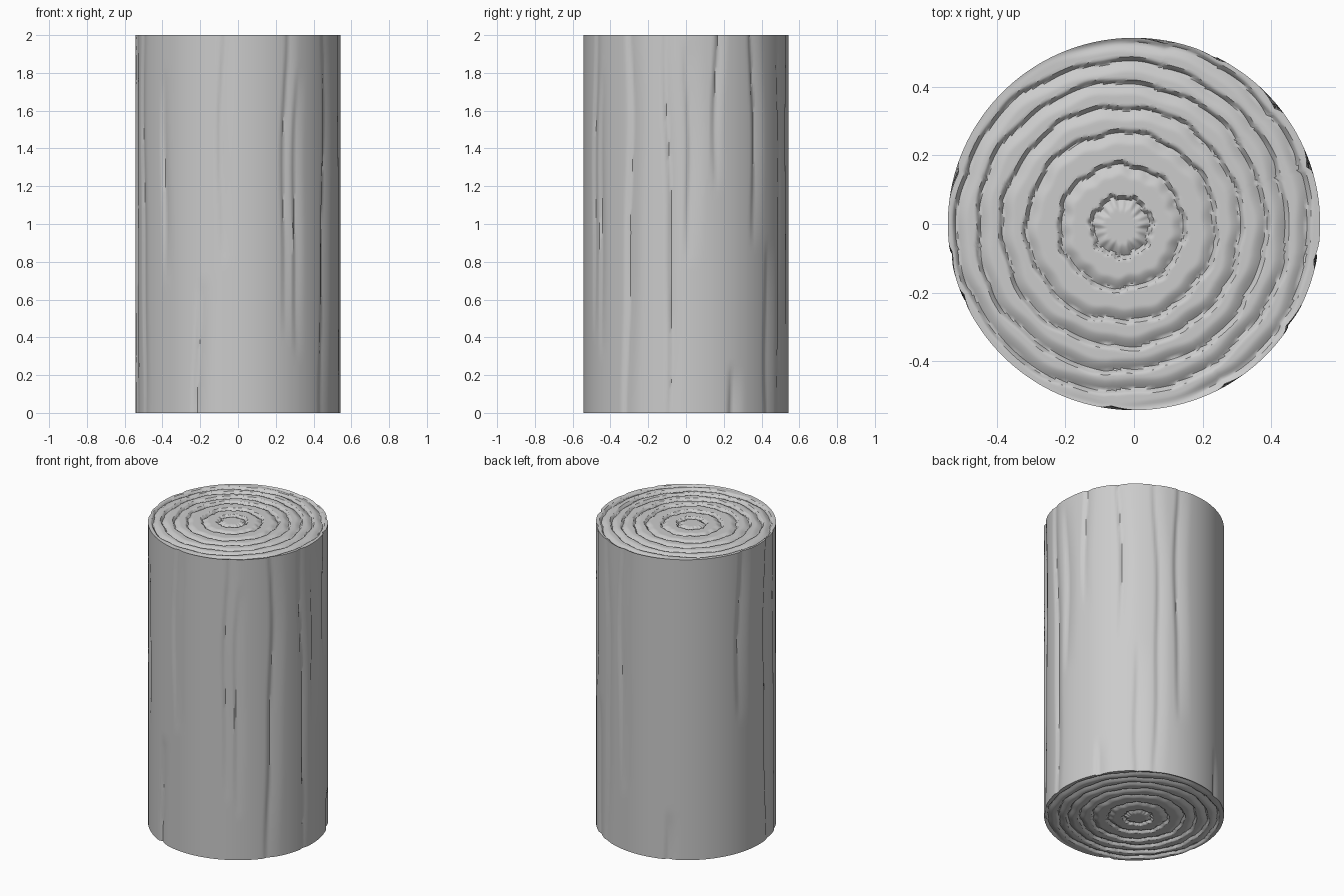
import bpy, bmesh, math, random
from mathutils import Vector

if "Cube" in bpy.data.objects:
    bpy.data.objects.remove(bpy.data.objects["Cube"])

random.seed(4)
RADIUS, HEIGHT = 0.543, 2.0
SEGS, ROWS = 256, 48
PITH = Vector((-0.037, -0.008))
RINGS = (0.083, 0.178, 0.273, 0.347, 0.418, 0.48, 0.545)

# Bark cracks: angle in degrees, lower end, upper end
CRACKS = [(-62, 0.4, 2.3), (-55, 0.3, 1.8), (-34, -0.3, 2.3), (-135, 0.7, 1.8),
          (-157, -0.2, 2.3), (-112, -0.3, 0.7), (-98, 0.8, 2.3), (40, 0.9, 2.3),
          (53, -0.3, 0.9), (24, -0.3, 0.25), (64, -0.2, 2.3), (80, 0.4, 2.3),
          (0, 0.8, 1.95), (162, 0.9, 2.3), (111, -0.3, 0.3), (-10, -0.3, 2.3),
          (18, 1.2, 2.3), (-172, -0.3, 2.3)]
cracks = [(math.radians(a), lo, hi, random.uniform(0.1, 0.17),
           random.uniform(0.011, 0.018), random.uniform(0, 6)) for a, lo, hi in CRACKS]


def bark_radius(angle, z):
    """Cylinder radius cut by wandering cracks, steep on one side."""
    cut = 0
    for centre, lo, hi, width, depth, phase in cracks:
        if lo < z < hi:
            bend = 0.03 * math.sin(2.2 * z + phase) + 0.01 * math.sin(6 * z + phase)
            off = (angle - centre - bend + math.pi) % math.tau - math.pi
            reach = width if off > 0 else width * 0.3
            taper = math.sin(math.pi * (z - lo) / (hi - lo)) ** 0.6
            cut = max(cut, depth * taper * max(0, 1 - abs(off) / reach) ** 1.5)
    return RADIUS - cut


def ring_depth(point, angle):
    """Growth ring groove with a slightly ragged path."""
    dist = (point - PITH).length
    depth = 0
    for i, ring in enumerate(RINGS):
        ragged = 0.004 * math.sin(7 * angle + 2 * i) + 0.003 * math.sin(17 * angle + 5 * i)
        off = dist - ring - ragged
        reach = 0.012 if off > 0 else 0.034
        depth = max(depth, 0.018 * max(0, 1 - abs(off) / reach) ** 1.5)
    return depth


def stitch(bm, lower, upper):
    for i in range(SEGS):
        j = (i + 1) % SEGS
        bm.faces.new((lower[i], lower[j], upper[j], upper[i]))


bm = bmesh.new()
angles = [math.tau * i / SEGS for i in range(SEGS)]

# Bark side
rows = []
for k in range(ROWS + 1):
    z = HEIGHT * k / ROWS
    rows.append([bm.verts.new((bark_radius(a, z) * math.cos(a),
                               bark_radius(a, z) * math.sin(a), z)) for a in angles])
for lower, upper in zip(rows, rows[1:]):
    stitch(bm, lower, upper)

# Ringed ends
STEPS = 90
for rim, z, inward in ((rows[0], 0, 1), (rows[-1], HEIGHT, -1)):
    outer = rim
    for k in range(STEPS - 1, 0, -1):
        t = k / STEPS
        inner = []
        for vert, a in zip(rim, angles):
            p = PITH.lerp(vert.co.xy, t)
            fade = min(1, (1 - t) * 25)
            inner.append(bm.verts.new((p.x, p.y, z + inward * fade * ring_depth(p, a))))
        stitch(bm, outer, inner)
        outer = inner
    middle = bm.verts.new((PITH.x, PITH.y, z))
    for i in range(SEGS):
        bm.faces.new((outer[i], outer[(i + 1) % SEGS], middle))

bmesh.ops.recalc_face_normals(bm, faces=bm.faces)
mesh = bpy.data.meshes.new("log")
bm.to_mesh(mesh)
bm.free()
log = bpy.data.objects.new("log", mesh)
bpy.context.collection.objects.link(log)

# Plain grey wood
grey = bpy.data.materials.new("light_grey")
grey.use_nodes = True
grey.diffuse_color = (0.6, 0.6, 0.6, 1)
grey.node_tree.nodes["Principled BSDF"].inputs["Base Color"].default_value = (0.6, 0.6, 0.6, 1)
mesh.materials.append(grey)

bpy.context.view_layer.objects.active = log
log.select_set(True)
bpy.ops.object.shade_smooth_by_angle(angle=math.radians(40))
